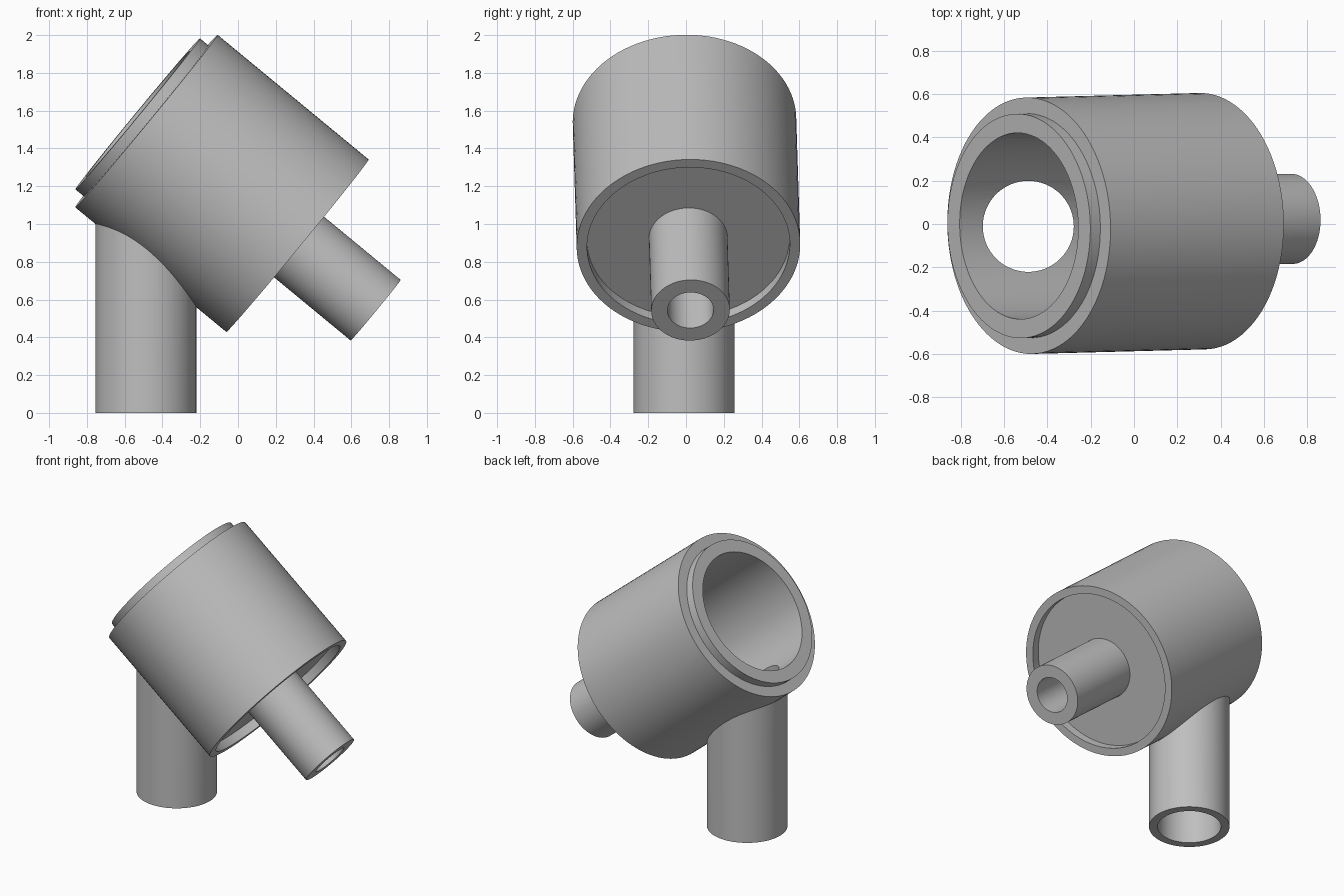
import bpy, bmesh, math
from mathutils import Vector

if "Cube" in bpy.data.objects:
    bpy.data.objects.remove(bpy.data.objects["Cube"])

SEGMENTS = 96
metal = bpy.data.materials.new("plain grey")
metal.diffuse_color = (0.52, 0.52, 0.52, 1)
metal.use_nodes = True
metal.node_tree.nodes["Principled BSDF"].inputs["Base Color"].default_value = metal.diffuse_color


def lathe(name, profile, origin, axis):
    """Closed solid turned from (distance along axis, radius) points; ends lie flat."""
    bm = bmesh.new()
    rings = []
    for t, r in profile:
        rings.append([bm.verts.new((r * math.cos(2 * math.pi * i / SEGMENTS),
                                    r * math.sin(2 * math.pi * i / SEGMENTS), t))
                      for i in range(SEGMENTS)])
    for a, b in zip(rings, rings[1:]):
        for i in range(SEGMENTS):
            j = (i + 1) % SEGMENTS
            bm.faces.new((a[i], a[j], b[j], b[i]))
    bm.faces.new(rings[0])
    bm.faces.new(rings[-1])
    bmesh.ops.recalc_face_normals(bm, faces=bm.faces)
    turn = Vector(axis).to_track_quat('Z', 'Y').to_matrix().to_4x4()
    bm.transform(turn)
    bmesh.ops.translate(bm, verts=bm.verts, vec=origin)
    mesh = bpy.data.meshes.new(name)
    bm.to_mesh(mesh)
    bm.free()
    mesh.materials.append(metal)
    obj = bpy.data.objects.new(name, mesh)
    bpy.context.collection.objects.link(obj)
    return obj


def combine(target, tool, operation):
    """Apply a boolean and discard the tool."""
    mod = target.modifiers.new(operation.lower(), 'BOOLEAN')
    mod.operation, mod.solver, mod.object = operation, 'EXACT', tool
    bpy.context.view_layer.objects.active = target
    bpy.ops.object.modifier_apply(modifier=mod.name)
    bpy.data.objects.remove(tool)


start = (-0.485, -0.008, 1.545)     # centre of the upper rim
axis = (0.80, 0.021, -0.66)         # tilted housing axis
foot = (-0.488, -0.011, 0)

# Tilted housing: raised lip, drum, recessed lower end and narrow outlet
housing = lathe("housing", [(-0.06, 0.518), (0, 0.518), (0, 0.592), (1.037, 0.592),
                            (1.037, 0.537), (0.975, 0.537), (0.975, 0.208),
                            (1.574, 0.208)], start, axis)

# Upright stem merged into the drum
stem = lathe("stem", [(0, 0.267), (1.12, 0.267)], foot, (0, 0, 1))
combine(housing, stem, 'UNION')

# Wide chamber continuing as the outlet bore
chamber = lathe("chamber", [(-0.2, 0.43), (0.82, 0.43), (0.82, 0.122), (1.7, 0.122)],
                start, axis)
combine(housing, chamber, 'DIFFERENCE')

# Stem bore opening into the chamber
bore = lathe("stem_bore", [(-0.1, 0.21), (1.25, 0.21)], foot, (0, 0, 1))
combine(housing, bore, 'DIFFERENCE')

bpy.ops.object.select_all(action='DESELECT')
housing.select_set(True)
bpy.context.view_layer.objects.active = housing
bpy.ops.object.shade_smooth_by_angle(angle=math.radians(30))
